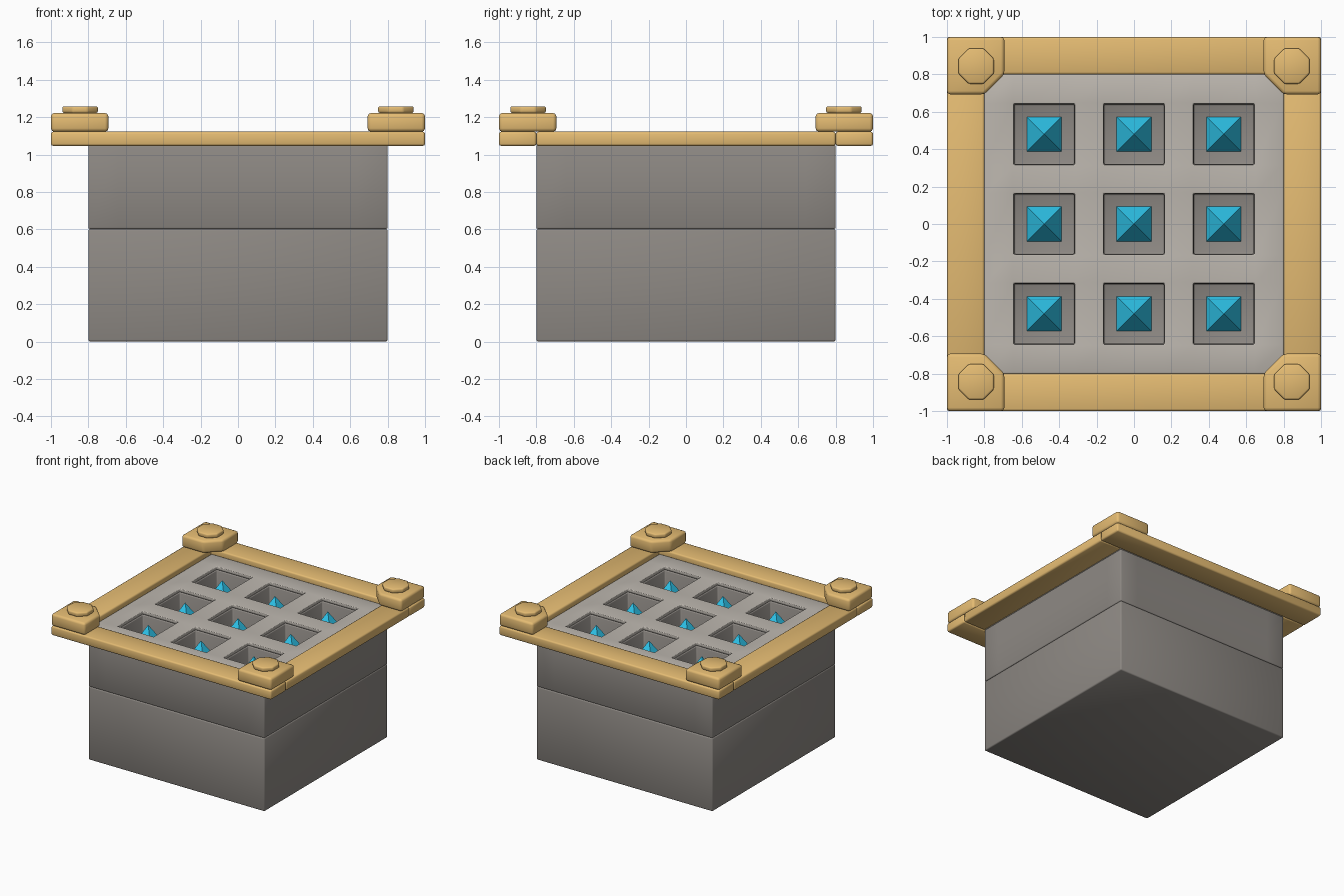
import bpy, bmesh, math

if "Cube" in bpy.data.objects:
    bpy.data.objects.remove(bpy.data.objects["Cube"])


def material(name, color):
    m = bpy.data.materials.new(name)
    m.diffuse_color = color
    m.use_nodes = True
    m.node_tree.nodes["Principled BSDF"].inputs["Base Color"].default_value = m.diffuse_color
    return m


DARK = material("dark_stone", (0.27, 0.25, 0.23, 1))
STONE = material("light_stone", (0.51, 0.475, 0.43, 1))
GOLD = material("gold", (0.78, 0.50, 0.17, 1))
BLUE = material("blue_crystal", (0.03, 0.60, 0.90, 1))


def finish(name, bm, mat, bevel=0.0):
    bmesh.ops.recalc_face_normals(bm, faces=bm.faces)
    for f in bm.faces:
        f.smooth = bevel > 0
    me = bpy.data.meshes.new(name)
    bm.to_mesh(me)
    bm.free()
    me.materials.append(mat)
    ob = bpy.data.objects.new(name, me)
    bpy.context.collection.objects.link(ob)
    if bevel:
        b = ob.modifiers.new("bevel", 'BEVEL')
        b.width = bevel
        b.segments = 2
        b.limit_method = 'ANGLE'
        b.angle_limit = math.radians(30)
    return ob


def prism(name, outline, z0, z1, mat, bevel=0.0):
    """Closed outline in x, y raised from z0 to z1."""
    bm = bmesh.new()
    lo = [bm.verts.new((x, y, z0)) for x, y in outline]
    hi = [bm.verts.new((x, y, z1)) for x, y in outline]
    bm.faces.new(lo[::-1])
    bm.faces.new(hi)
    n = len(outline)
    for i in range(n):
        j = (i + 1) % n
        bm.faces.new((lo[i], lo[j], hi[j], hi[i]))
    return finish(name, bm, mat, bevel)


def rect(x0, x1, y0, y1):
    return [(x0, y0), (x1, y0), (x1, y1), (x0, y1)]


PITCH = 0.48


def pocketed(name, half, z0, z1, floor, mat, bevel):
    """Square block with 3 x 3 pockets down to floor (None = cut through)."""
    lines = [-0.8] + [c * PITCH + s * half for c in (-1, 0, 1) for s in (-1, 1)] + [0.8]
    low = z0 if floor is None else floor
    bm = bmesh.new()
    top, bot, flo = ([[bm.verts.new((x, y, z)) for y in lines] for x in lines]
                     for z in (z1, z0, low))

    def quad(g, i, j):
        bm.faces.new((g[i][j], g[i + 1][j], g[i + 1][j + 1], g[i][j + 1]))

    def wall(a, b, p, q):
        bm.faces.new((a[p[0]][p[1]], a[q[0]][q[1]], b[q[0]][q[1]], b[p[0]][p[1]]))

    for i in range(7):
        for p, q in (((i, 0), (i + 1, 0)), ((i, 7), (i + 1, 7)),
                     ((0, i), (0, i + 1)), ((7, i), (7, i + 1))):
            wall(bot, top, p, q)
        for j in range(7):
            hole = i % 2 and j % 2
            if not hole:
                quad(top, i, j)
            if not hole or floor is not None:
                quad(bot, i, j)
            if hole:
                under = bot if floor is None else flo
                if floor is not None:
                    quad(flo, i, j)
                c = [(i, j), (i + 1, j), (i + 1, j + 1), (i, j + 1)]
                for k in range(4):
                    wall(under, top, c[k], c[(k + 1) % 4])
    loose = [v for v in bm.verts if not v.link_faces]
    bmesh.ops.delete(bm, geom=loose, context='VERTS')
    # merge coplanar strips so that only real edges remain
    bmesh.ops.recalc_face_normals(bm, faces=bm.faces)
    return finish(name, bm, mat, bevel)


# Stone body: solid lower block, pocketed upper block, light grid slab on top
prism("base_block", rect(-0.8, 0.8, -0.8, 0.8), 0, 0.602, DARK, 0.01)
pocketed("upper_block", 0.16, 0.602, 1.05, 0.9, DARK, 0.008)
pocketed("grid_slab", 0.163, 1.05, 1.08, None, STONE, 0.006)

# Pyramid spike on each pocket floor
R = 0.093
for i in (-1, 0, 1):
    for j in (-1, 0, 1):
        x, y = i * PITCH, j * PITCH
        bm = bmesh.new()
        ring = [bm.verts.new((x + a * R, y + b * R, 0.9))
                for a, b in ((-1, -1), (1, -1), (1, 1), (-1, 1))]
        tip = bm.verts.new((x, y, 1.07))
        bm.faces.new(ring[::-1])
        for k in range(4):
            bm.faces.new((ring[k], ring[(k + 1) % 4], tip))
        finish(f"spike_{i + 2}_{j + 2}", bm, BLUE)

# Frame rails
for s, n in ((-1, "front"), (1, "back")):
    prism(f"{n}_rail", rect(-1, 1, *sorted((s * 0.8, s))), 1.046, 1.122, GOLD, 0.012)
for s, n in ((-1, "left"), (1, "right")):
    prism(f"{n}_rail", rect(*sorted((s * 0.8, s)), -0.8, 0.8), 1.046, 1.122, GOLD, 0.012)

# Corner plates with a cut inner corner, each topped by an eight-sided stud
plate = [(1, 1), (0.693, 1), (0.693, 0.8), (0.8, 0.693), (1, 0.693)]
rad = 0.095 / math.cos(math.pi / 8)
stud = [(0.844 + rad * math.cos(math.pi * (2 * k + 1) / 8),
         0.844 + rad * math.sin(math.pi * (2 * k + 1) / 8)) for k in range(8)]
for sx in (-1, 1):
    for sy in (-1, 1):
        tag = ("back" if sy > 0 else "front") + ("_right" if sx > 0 else "_left")
        prism(f"corner_plate_{tag}", [(sx * x, sy * y) for x, y in plate],
              1.122, 1.222, GOLD, 0.018)
        prism(f"corner_stud_{tag}", [(sx * x, sy * y) for x, y in stud],
              1.222, 1.258, GOLD, 0.01)
